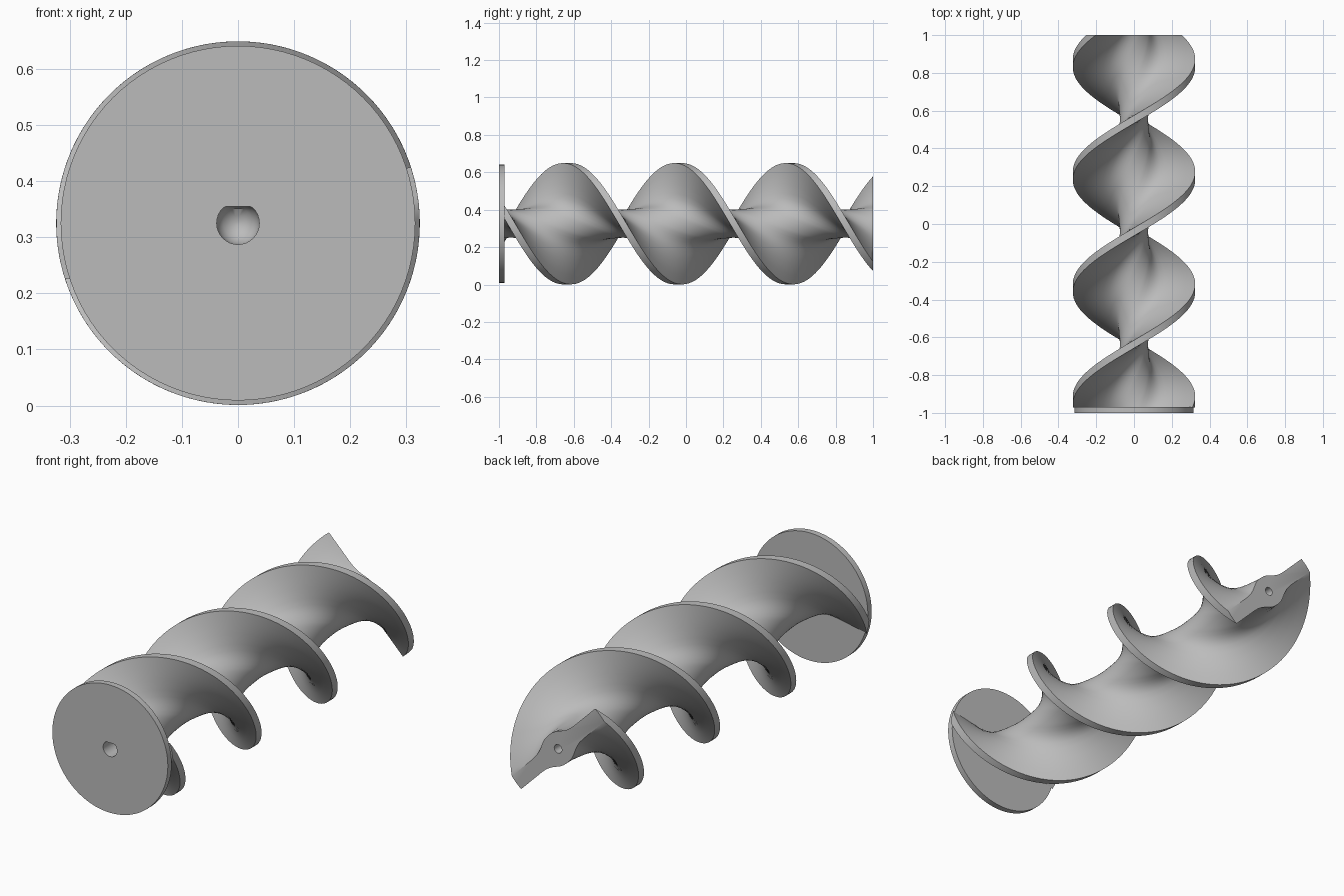
import bpy, bmesh
from math import sin, cos, pi, radians, asin
from mathutils import Vector, Matrix

cube = bpy.data.objects.get("Cube")
if cube:
    bpy.data.objects.remove(cube)

AXIS_Z, BLADE_R, PITCH = 0.325, 0.324, 1.19
START, END, END_ANGLE = -0.972, 1.0, 135

grey = bpy.data.materials.new("plain grey")
grey.use_nodes = True
colour = (0.5, 0.5, 0.5, 1)
grey.diffuse_color = colour
grey.node_tree.nodes["Principled BSDF"].inputs["Base Color"].default_value = colour


def add_object(name, bm):
    bmesh.ops.recalc_face_normals(bm, faces=bm.faces)
    mesh = bpy.data.meshes.new(name)
    bm.to_mesh(mesh)
    bm.free()
    mesh.materials.append(grey)
    obj = bpy.data.objects.new(name, mesh)
    bpy.context.collection.objects.link(obj)
    return obj


def loft(name, rings):
    """Skin a list of closed rings and cap both ends."""
    bm = bmesh.new()
    loops = [[bm.verts.new(p) for p in ring] for ring in rings]
    n = len(loops[0])
    for a, b in zip(loops, loops[1:]):
        for i in range(n):
            j = (i + 1) % n
            bm.faces.new((a[i], a[j], b[j], b[i]))
    bm.faces.new(loops[0])
    bm.faces.new(loops[-1])
    return add_object(name, bm)


def circle(radius, y, flat=9, sides=96):
    """Circle around the axis, optionally cut by a flat at the top."""
    return [(radius * cos(2 * pi * i / sides), y,
             AXIS_Z + min(radius * sin(2 * pi * i / sides), flat)) for i in range(sides)]


# Blade cross-section: round core blending into two opposite blades
half = 0.036
tip = asin(half / BLADE_R)
quarter = [(BLADE_R * cos(tip * k / 2), BLADE_R * sin(tip * k / 2)) for k in range(3)]
quarter += [(0.27, half), (0.21, half), (0.16, half), (0.13, 0.038), (0.11, 0.042),
            (0.09, 0.049), (0.07, 0.058), (0.05, 0.067), (0.03, 0.073), (0, 0.075)]
upper = quarter + [(-u, v) for u, v in reversed(quarter[:-1])]
section = upper + [(-u, -v) for u, v in upper[1:-1]]

# Sweep the section along the axis with a steady twist
STEPS = 160
rings = []
for s in range(STEPS + 1):
    y = START + (END - START) * s / STEPS
    a = radians(END_ANGLE + (END - y) * 360 / PITCH)
    rings.append([(u * cos(a) - v * sin(a), y, AXIS_Z + u * sin(a) + v * cos(a))
                  for u, v in section])
screw = loft("twin_screw_blade", rings)

# Round end plate
plate = loft("end_plate", [circle(0.316, -1), circle(0.316, -0.97)])

# Flatted drive socket at the front, with a domed bottom, and a pilot hole at the back
SOCKET_R, DEPTH = 0.038, -0.75
dome = [circle(SOCKET_R * cos(t), DEPTH + SOCKET_R * sin(t), 0.03, 32)
        for t in (0.4, 0.8, 1.2, 1.5)]
socket = loft("socket_cutter", [circle(SOCKET_R, y, 0.03, 32) for y in (-1.1, DEPTH)] + dome)
pilot = loft("pilot_cutter", [circle(0.021, y, 9, 32) for y in (0.75, 1.1)])

for target, cutter in ((plate, socket), (screw, socket), (screw, pilot)):
    cut = target.modifiers.new("hole", 'BOOLEAN')
    cut.operation = 'DIFFERENCE'
    cut.solver = 'EXACT'
    cut.object = cutter
for cutter in (socket, pilot):
    cutter.hide_render = True
    cutter.hide_set(True)

# Smooth shading with crisp edges
for obj in (screw, plate):
    bpy.ops.object.select_all(action='DESELECT')
    bpy.context.view_layer.objects.active = obj
    obj.select_set(True)
    for mod in list(obj.modifiers):
        bpy.ops.object.modifier_apply(modifier=mod.name)
    bpy.ops.object.shade_smooth_by_angle(angle=radians(35))
